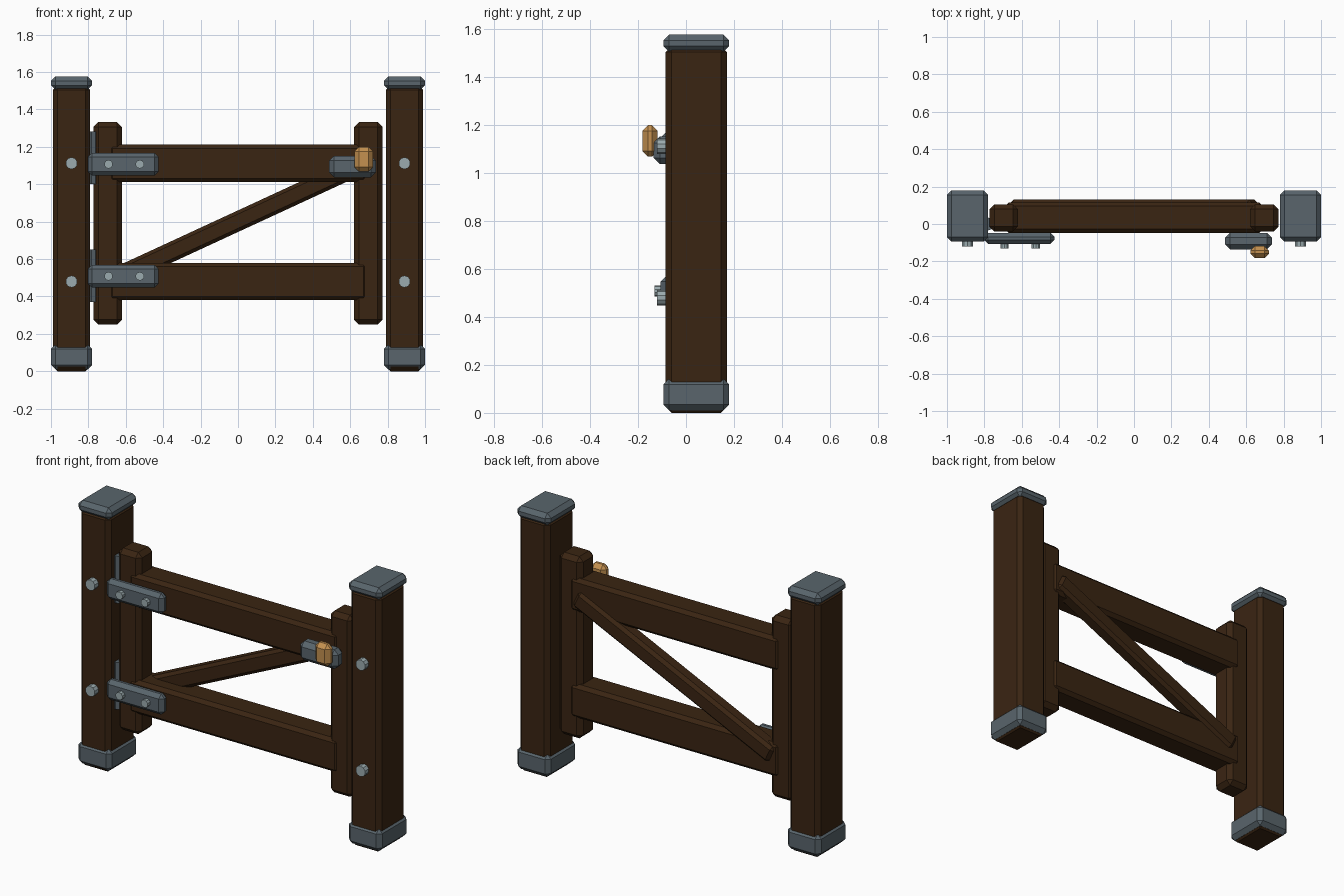
import bpy
import math

old = bpy.data.objects.get("Cube")
if old:
    bpy.data.objects.remove(old, do_unlink=True)


def material(name, rgb):
    m = bpy.data.materials.new(name)
    m.use_nodes = True
    m.diffuse_color = (*rgb, 1)
    m.node_tree.nodes["Principled BSDF"].inputs["Base Color"].default_value = (*rgb, 1)
    return m


wood = material("dark wood", (0.042, 0.018, 0.006))
iron = material("grey iron", (0.10, 0.13, 0.15))
steel = material("pale steel", (0.33, 0.41, 0.43))
brass = material("brass", (0.55, 0.28, 0.08))


def finish(obj, name, mat, bevel):
    obj.name = name
    obj.data.materials.append(mat)
    if bevel:
        mod = obj.modifiers.new("chamfer", "BEVEL")
        mod.width = bevel
        mod.segments = 1
        mod.limit_method = "ANGLE"
    return obj


def block(name, x, y, z, mat, bevel):
    """Chamfered box given as (low, high) spans on each axis."""
    spans = (x, y, z)
    bpy.ops.mesh.primitive_cube_add(size=1, location=[(a + b) / 2 for a, b in spans])
    obj = bpy.context.object
    obj.scale = [b - a for a, b in spans]
    bpy.ops.object.transform_apply(location=False, rotation=False, scale=True)
    return finish(obj, name, mat, bevel)


def bolt(name, x, z, radius, front, back):
    """Short stud pointing to the front."""
    bpy.ops.mesh.primitive_cylinder_add(
        vertices=10, radius=radius, depth=back - front,
        location=(x, (front + back) / 2, z), rotation=(math.pi / 2, 0, 0))
    return finish(bpy.context.object, name, steel, 0)


def around(c, half):
    return (c - half, c + half)


# Posts with caps, feet and bolts; gate stiles beside them
for side, s in (("left", 1), ("right", -1)):
    px = 0.89 * s
    block(side + "_post", around(px, 0.1), (-0.085, 0.17), (0, 1.53), wood, 0.025)
    block(side + "_post_cap", around(px, 0.11), (-0.094, 0.18), (1.505, 1.577), iron, 0.024)
    block(side + "_post_foot", around(px, 0.11), (-0.094, 0.18), (0.01, 0.143), iron, 0.024)
    block(side + "_stile", around(0.697 * s, 0.076), (-0.04, 0.105), (0.25, 1.332), wood, 0.026)
    for level, z in (("lower", 0.48), ("upper", 1.112)):
        bolt(f"{side}_post_{level}_bolt", px, z, 0.032, -0.12, -0.05)

# Rails, hinge pins, straps and their bolts
for level, rail_z, strap_z in (("lower", 0.48, 0.508), ("upper", 1.112, 1.107)):
    block(level + "_rail", (-0.69, 0.69), (-0.047, 0.115), around(rail_z, 0.1), wood, 0.02)
    block(level + "_hinge_strap", (-0.802, -0.425), (-0.107, -0.047), around(strap_z, 0.061), iron, 0.022)
    for n, x in enumerate((-0.692, -0.525)):
        bolt(f"{level}_strap_bolt_{n + 1}", x, strap_z, 0.023, -0.131, -0.07)
    bpy.ops.mesh.primitive_cylinder_add(
        vertices=10, radius=0.035, depth=0.28, location=(-0.782, 0.0, rail_z + 0.03))
    finish(bpy.context.object, level + "_hinge_pin", iron, 0)

# Diagonal brace across the back
brace = block("diagonal_brace", (-0.71, 0.71), (0.04, 0.132), (0.75, 0.855), wood, 0.018)
brace.rotation_euler.y = -math.radians(24.8)

# Latch and handle
block("latch_plate", (0.487, 0.737), (-0.135, -0.047), (1.037, 1.152), iron, 0.026)
block("latch_handle", (0.622, 0.722), (-0.182, -0.118), (1.068, 1.2), brass, 0.024)
